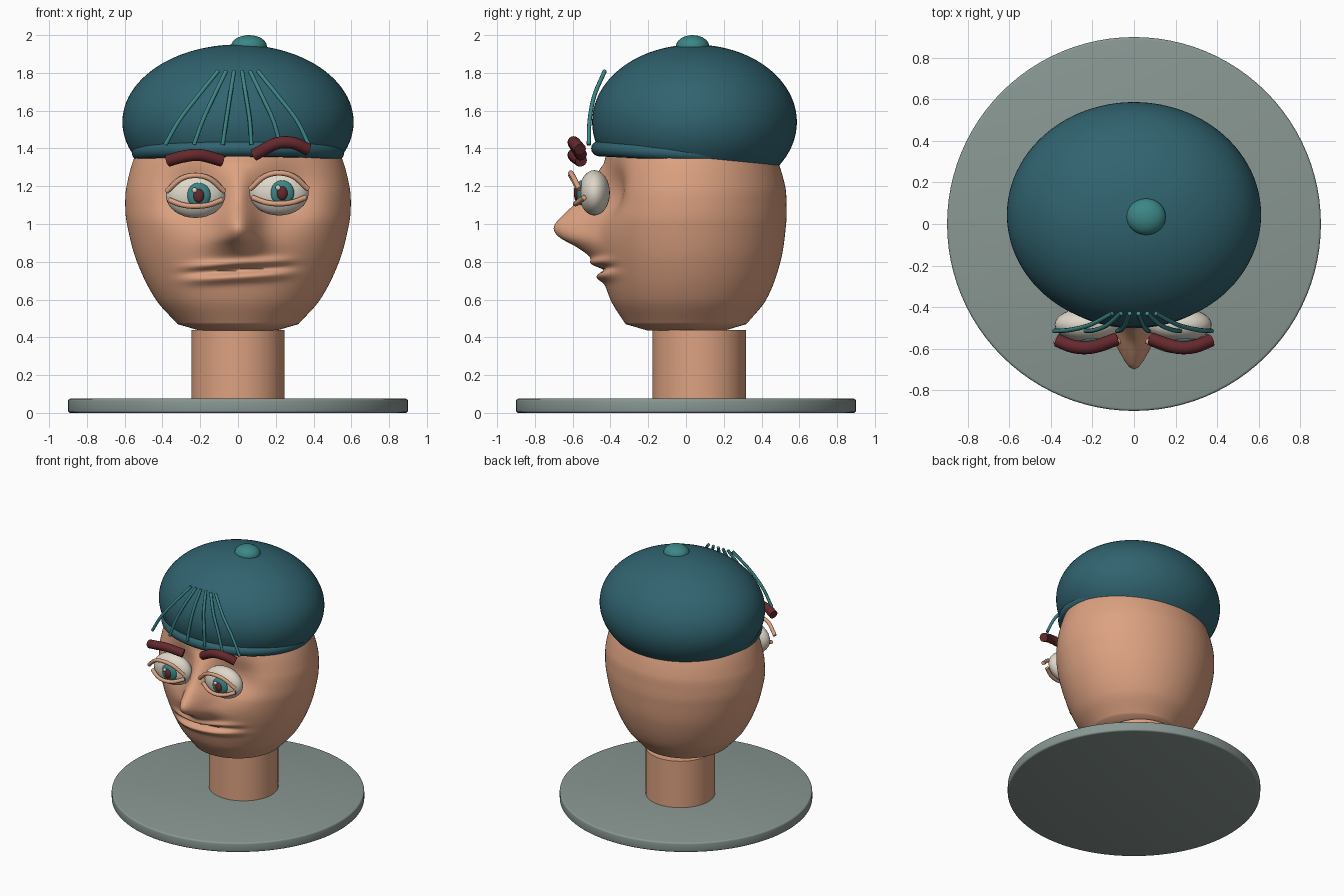
import bpy, bmesh, math
from mathutils import Vector

cube = bpy.data.objects.get("Cube")
if cube:
    bpy.data.objects.remove(cube, do_unlink=True)


def material(name, rgb):
    m = bpy.data.materials.new(name)
    m.use_nodes = True
    m.diffuse_color = (*rgb, 1)
    m.node_tree.nodes["Principled BSDF"].inputs["Base Color"].default_value = (*rgb, 1)
    return m


SKIN = material("skin", (0.72, 0.36, 0.22))
HAT = material("dark_teal", (0.03, 0.125, 0.16))
TRIM = material("light_teal", (0.045, 0.24, 0.24))
STONE = material("grey_green", (0.25, 0.31, 0.29))
MAROON = material("maroon", (0.13, 0.022, 0.027))
WHITE = material("eye_white", (0.73, 0.68, 0.58))


def finish(name, bm, mat, sharp=40):
    bmesh.ops.recalc_face_normals(bm, faces=bm.faces)
    me = bpy.data.meshes.new(name)
    bm.to_mesh(me)
    bm.free()
    me.materials.append(mat)
    ob = bpy.data.objects.new(name, me)
    bpy.context.collection.objects.link(ob)
    bpy.ops.object.select_all(action='DESELECT')
    ob.select_set(True)
    bpy.context.view_layer.objects.active = ob
    bpy.ops.object.shade_smooth_by_angle(angle=math.radians(sharp))
    return ob


def ellipsoid_mesh(centre, radii, segments=32):
    bm = bmesh.new()
    bmesh.ops.create_uvsphere(bm, u_segments=segments, v_segments=segments // 2, radius=1)
    for v in bm.verts:
        v.co = Vector(c + p * r for c, p, r in zip(centre, v.co, radii))
    return bm


def cylinder(name, radius, y, z0, z1, mat, bevel=0):
    bm = bmesh.new()
    bmesh.ops.create_cone(bm, cap_ends=True, segments=96, radius1=radius,
                          radius2=radius, depth=z1 - z0)
    bmesh.ops.translate(bm, verts=bm.verts, vec=(0, y, (z0 + z1) / 2))
    if bevel:
        rims = [e for e in bm.edges if abs(e.verts[0].co.z - e.verts[1].co.z) < 1e-5]
        bmesh.ops.bevel(bm, geom=rims, offset=bevel, segments=3, affect='EDGES', profile=0.5)
    return finish(name, bm, mat)


def spline(table, t):
    """Smooth interpolation of rows keyed by their first value."""
    n = len(table)
    i = max(k for k in range(n - 1) if k == 0 or table[k][0] <= t)

    def slope(k, c):
        a, b = table[max(k - 1, 0)], table[min(k + 1, n - 1)]
        return (b[c] - a[c]) / (b[0] - a[0])
    p, q = table[i], table[i + 1]
    h = q[0] - p[0]
    s = min(max((t - p[0]) / h, 0), 1)
    return [(2*s**3 - 3*s**2 + 1) * p[c] + (s**3 - 2*s**2 + s) * h * slope(i, c)
            + (3*s**2 - 2*s**3) * q[c] + (s**3 - s**2) * h * slope(i + 1, c)
            for c in range(1, len(p))]


def tube(name, points, radius, mat, sides=12, steps=20):
    """Round tube with flat ends through a few points."""
    table = [(i, *p) for i, p in enumerate(points)]
    path = [Vector(spline(table, i * (len(points) - 1) / steps)) for i in range(steps + 1)]
    bm = bmesh.new()
    rings = []
    for i, p in enumerate(path):
        d = (path[min(i + 1, steps)] - path[max(i - 1, 0)]).normalized()
        u = d.cross(Vector((0, 1, 0))).normalized()
        w = d.cross(u)
        angles = [2 * math.pi * k / sides for k in range(sides)]
        rings.append([bm.verts.new(p + radius * (u * math.cos(a) + w * math.sin(a))) for a in angles])
    skin_rings(bm, rings)
    return finish(name, bm, mat, 50)


def skin_rings(bm, rings):
    n = len(rings[0])
    for a, b in zip(rings, rings[1:]):
        for k in range(n):
            bm.faces.new((a[k], a[(k + 1) % n], b[(k + 1) % n], b[k]))
    bm.faces.new(rings[0])
    bm.faces.new(rings[-1])


def bell(x, centre, width):
    return math.exp(-((x - centre) / width) ** 2 / 2)


# Stand and neck
cylinder("stand", 0.9, 0, 0, 0.075, STONE, 0.012)
cylinder("neck", 0.247, 0.07, 0.07, 0.44, SKIN)

# Head: height, half width, front depth, back depth
HEAD = [(0.47, 0.32, 0.32, 0.32), (0.6, 0.435, 0.4, 0.425), (0.8, 0.535, 0.46, 0.5),
        (1.0, 0.588, 0.5, 0.53), (1.1, 0.597, 0.495, 0.532), (1.2, 0.59, 0.48, 0.525),
        (1.36, 0.545, 0.43, 0.475), (1.5, 0.46, 0.37, 0.4), (1.65, 0.25, 0.2, 0.22)]
# Nose: height, projection, half spread
NOSE = [(0.76, 0, 0.06), (0.83, 0.045, 0.085), (0.88, 0.105, 0.09), (0.93, 0.185, 0.08),
        (0.98, 0.21, 0.07), (1.05, 0.165, 0.065), (1.13, 0.1, 0.055), (1.32, 0, 0.05)]


def face_relief(x, z):
    """How far the face is pushed forward at a point."""
    out = 0
    if NOSE[0][0] < z < NOSE[-1][0]:
        amount, spread = spline(NOSE, z)
        out += amount * bell(x, 0, spread)
    level = z - 0.06 * x
    lips = 0.03 * bell(level, 0.79, 0.016) - 0.022 * bell(level, 0.755, 0.014)
    lips += 0.035 * bell(level, 0.72, 0.02)
    out += lips * math.exp(-(x / 0.26) ** 4)
    for side in (-1, 1):
        out -= 0.1 * bell(x, side * 0.24, 0.12) * bell(z, 1.16, 0.11)
    return out


bm = bmesh.new()
rings = []
COLS, ROWS = 160, 130
angles = [2 * math.pi * k / COLS for k in range(COLS)]
rings.append([bm.verts.new((0.2 * math.cos(a), 0.2 * math.sin(a), 0.435)) for a in angles])
for r in range(ROWS + 1):
    z = 0.47 + (1.65 - 0.47) * r / ROWS
    width, front, back = spline(HEAD, z)
    ring = []
    for a in angles:
        x, s = width * math.cos(a), math.sin(a)
        y = back * s if s >= 0 else front * s - face_relief(x, z) * min(1, -s * 3)
        ring.append(bm.verts.new((x, y, z)))
    rings.append(ring)
skin_rings(bm, rings)
finish("head", bm, SKIN, 60)

# Beret: ellipsoid trimmed by a tilted plane
bm = ellipsoid_mesh((0, 0.045, 1.54), (0.612, 0.542, 0.41), 96)
cut = bmesh.ops.bisect_plane(bm, geom=bm.verts[:] + bm.edges[:] + bm.faces[:],
                             plane_co=(0, -0.5, 1.36), plane_no=(0, 0.05, 1), clear_inner=True)
bmesh.ops.holes_fill(bm, edges=[e for e in bm.edges if e.is_boundary], sides=0)
finish("beret", bm, HAT)

# Beret band: ring that sinks into the hat toward the back
bm = bmesh.new()
rings = []
for k in range(96):
    a = 2 * math.pi * k / 96
    ring = []
    for j in range(16):
        b = 2 * math.pi * j / 16
        grow = 0.04 * math.cos(b)
        y = -0.01 + (0.452 + grow) * math.sin(a)
        ring.append(bm.verts.new(((0.522 + grow) * math.cos(a), y,
                                  1.375 - 0.05 * y + 0.04 * math.sin(b))))
    rings.append(ring)
for k in range(96):
    p, q = rings[k], rings[(k + 1) % 96]
    for j in range(16):
        bm.faces.new((p[j], p[(j + 1) % 16], q[(j + 1) % 16], q[j]))
finish("beret_band", bm, HAT)

finish("beret_button", ellipsoid_mesh((0.058, 0.035, 1.94), (0.095, 0.088, 0.06)), TRIM)

# Fringe strands fanning down the front
for i in range(6):
    f = (i - 2.5) / 2.5
    tube(f"fringe_strand_{i + 1}",
         [(0.105 * f, -0.43, 1.81), (0.21 * f, -0.485, 1.68),
          (0.31 * f, -0.51, 1.55), (0.38 * f - 0.005, -0.515, 1.42)], 0.011, TRIM, 8)

# Eyes, lids and brows; the left side sits slightly higher
for label, s, x, z in (("right", -1, -0.225, 1.152), ("left", 1, 0.217, 1.165)):
    look = x + 0.017
    finish(f"{label}_eyeball", ellipsoid_mesh((x, -0.485, z), (0.157, 0.082, 0.12)), WHITE)
    finish(f"{label}_iris", ellipsoid_mesh((look, -0.556, z), (0.063, 0.025, 0.066)), TRIM)
    finish(f"{label}_pupil", ellipsoid_mesh((look, -0.574, z - 0.002), (0.029, 0.018, 0.037)), MAROON)
    finish(f"{label}_glint", ellipsoid_mesh((look - 0.022, -0.584, z + 0.027), (0.014, 0.01, 0.014), 16), WHITE)
    for lid, mid, end, y in (("upper", 0.105, 0.02, -0.61), ("lower", -0.058, -0.025, -0.585)):
        w = 0.153 if lid == "upper" else 0.14
        tube(f"{label}_{lid}_lid",
             [(x - w, y + 0.045, z + end), (x - w / 2, y + 0.012, z + mid * 0.78 + end * 0.22),
              (x, y, z + mid), (x + w / 2, y + 0.012, z + mid * 0.78 + end * 0.22),
              (x + w, y + 0.045, z + end)], 0.014, SKIN)
    lift = 0.06 if s > 0 else 0
    tube(f"{label}_brow",
         [(s * 0.37, -0.56, 1.335 + lift), (s * 0.29, -0.59, 1.357 + lift * 1.2),
          (s * 0.2, -0.592, 1.365 + lift), (s * 0.085, -0.555, 1.335 + lift / 2)], 0.032, MAROON, 16)
